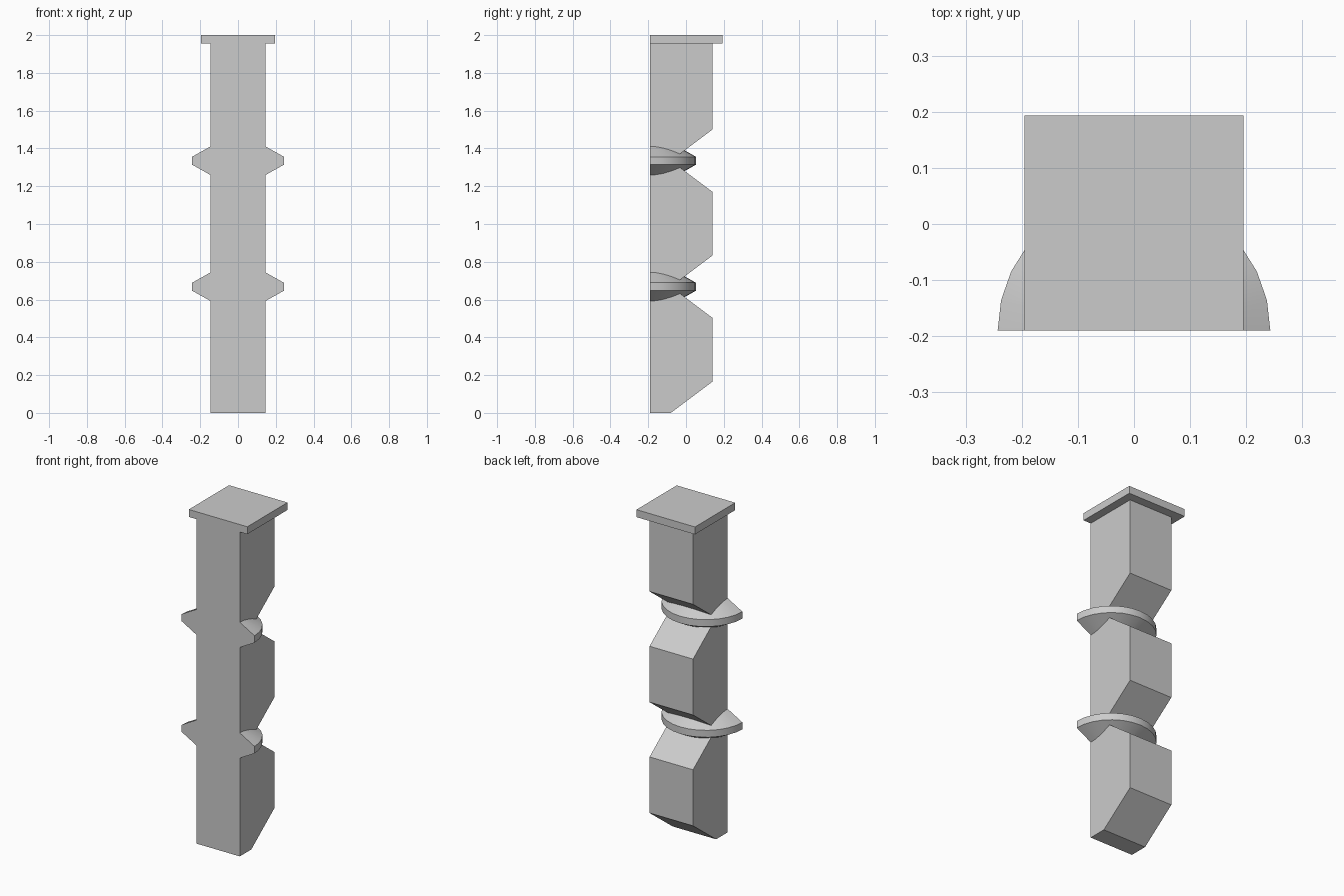
import bpy, bmesh
from math import pi, sin, cos

if "Cube" in bpy.data.objects:
    bpy.data.objects.remove(bpy.data.objects["Cube"], do_unlink=True)

grey = bpy.data.materials.new("plain grey")
grey.use_nodes = True
grey.diffuse_color = (0.6, 0.6, 0.6, 1)
grey.node_tree.nodes["Principled BSDF"].inputs["Base Color"].default_value = (0.6, 0.6, 0.6, 1)

FRONT, BACK = -0.19, 0.14
HALF_WIDTH = 0.145
NOTCH_Y = -0.08
NOTCHES = (0.668, 1.335)
SLOPE_RISE = 0.165


def loft(name, sections):
    """Skin matching closed sections and cap both ends."""
    bm = bmesh.new()
    rings = [[bm.verts.new(p) for p in section] for section in sections]
    for a, b in zip(rings, rings[1:]):
        for i in range(len(a)):
            j = (i + 1) % len(a)
            bm.faces.new((a[i], a[j], b[j], b[i]))
    bm.faces.new(rings[0])
    bm.faces.new(rings[-1])
    bmesh.ops.recalc_face_normals(bm, faces=bm.faces)
    mesh = bpy.data.meshes.new(name)
    bm.to_mesh(mesh)
    bm.free()
    mesh.materials.append(grey)
    obj = bpy.data.objects.new(name, mesh)
    bpy.context.collection.objects.link(obj)
    return obj


# Post with a sloped foot and V notches in its back
profile = [(FRONT, 0), (NOTCH_Y, 0), (BACK, SLOPE_RISE)]
for z in NOTCHES:
    profile += [(BACK, z - SLOPE_RISE), (NOTCH_Y, z), (BACK, z + SLOPE_RISE)]
profile += [(BACK, 1.955), (FRONT, 1.955)]
loft("post", [[(x, y, z) for y, z in profile] for x in (-HALF_WIDTH, HALF_WIDTH)])

# Square cap, flush with the front
cap = [(-0.195, FRONT), (0.195, FRONT), (0.195, 0.193), (-0.195, 0.193)]
loft("top_cap", [[(x, y, z) for x, y in cap] for z in (1.955, 2.0)])

# Half-round bevelled collars at the notches
RADIUS, SEGMENTS = 0.243, 14
collar = [(HALF_WIDTH, 0.076), (RADIUS, 0.021), (RADIUS, -0.021), (HALF_WIDTH, -0.076)]
for label, z in zip(("lower", "upper"), NOTCHES):
    angles = [pi * i / SEGMENTS for i in range(SEGMENTS + 1)]
    obj = loft(label + "_collar",
               [[(r * cos(a), FRONT + r * sin(a), z + h) for r, h in collar] for a in angles])
    bpy.ops.object.select_all(action='DESELECT')
    obj.select_set(True)
    bpy.context.view_layer.objects.active = obj
    bpy.ops.object.shade_smooth_by_angle(angle=pi / 6)
